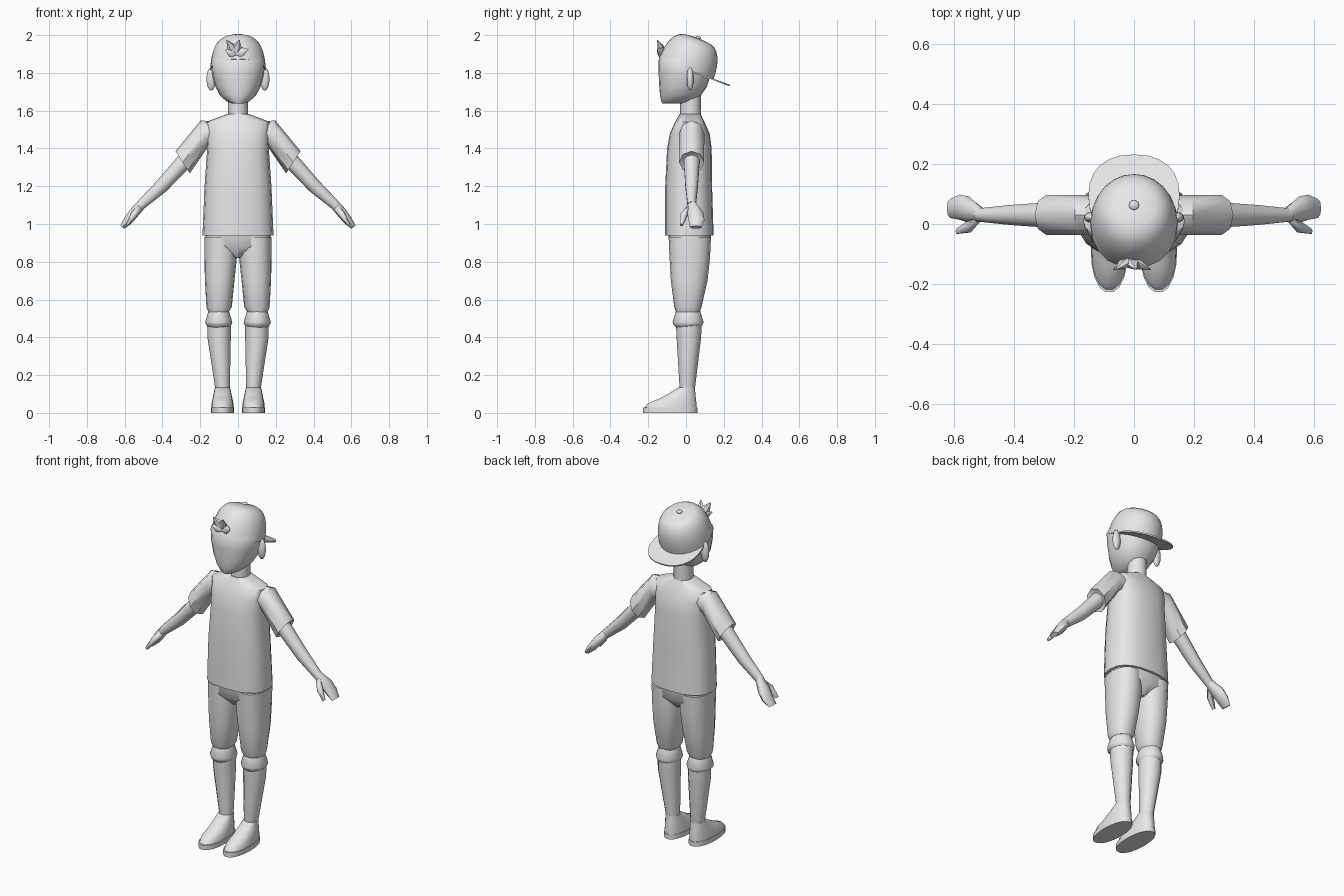
import bpy
import bmesh
from math import cos, sin, pi, radians, copysign
from mathutils import Vector

cube = bpy.data.objects.get("Cube")
if cube:
    bpy.data.objects.remove(cube, do_unlink=True)

grey = bpy.data.materials.new("plain grey")
grey.use_nodes = True
grey.diffuse_color = (.8, .8, .8, 1)
grey.node_tree.nodes["Principled BSDF"].inputs["Base Color"].default_value = grey.diffuse_color


def finish(name, bm, sharp):
    """Turn a bmesh into a smooth-shaded object that keeps its hard edges."""
    bmesh.ops.recalc_face_normals(bm, faces=bm.faces)
    mesh = bpy.data.meshes.new(name)
    bm.to_mesh(mesh)
    bm.free()
    mesh.materials.append(grey)
    for face in mesh.polygons:
        face.use_smooth = True
    mesh.set_sharp_from_angle(angle=radians(sharp))
    bpy.context.collection.objects.link(bpy.data.objects.new(name, mesh))


def ring(z, width, depth, x=0, y=0, tilt=0):
    """Cross-section as centre and two half axes; tilt leans the first axis upwards."""
    lean = radians(tilt)
    return Vector((x, y, z)), Vector((width * cos(lean), 0, width * sin(lean))), Vector((0, depth, 0))


def span(z, width, front, back, x=0):
    """Cross-section given by its front and back edges."""
    return ring(z, width, (back - front) / 2, x, (front + back) / 2)


def loft(name, rings, side=1, sides=16, power=2, sharp=45):
    """Skin a row of superellipse rings, mirrored in x when side is negative."""
    bm = bmesh.new()
    loops = []
    for centre, across, deep in rings:
        loop = []
        for i in range(sides):
            angle = 2 * pi * i / sides
            c, s = (copysign(abs(t) ** (2 / power), t) for t in (cos(angle), sin(angle)))
            point = centre + c * across + s * deep
            point.x *= side
            loop.append(bm.verts.new(point))
        loops.append(loop)
    for low, high in zip(loops, loops[1:]):
        for i in range(sides):
            j = (i + 1) % sides
            bm.faces.new((low[i], low[j], high[j], high[i]))
    bm.faces.new(loops[0])
    bm.faces.new(loops[-1])
    finish(name, bm, sharp)


def ball(name, centre, radii):
    bm = bmesh.new()
    bmesh.ops.create_uvsphere(bm, u_segments=12, v_segments=8, radius=1)
    bmesh.ops.scale(bm, vec=radii, verts=bm.verts)
    bmesh.ops.translate(bm, vec=centre, verts=bm.verts)
    finish(name, bm, sharp=60)


# Head: the jaw swells from a small chin by one rounding rule
head_rings = []
for t in (.01, .06, .2, .4, .7, 1):
    swell = (1 - (1 - t) ** 2) ** .4
    head_rings.append(span(z=1.635 + .23 * t, width=.143 * swell,
                           front=-.12 - .026 * swell, back=-.04 + .18 * swell))
head_rings.append(ring(z=1.92, width=.1, depth=.1))
loft("head", head_rings, sides=20, power=2.2)
loft("neck", [ring(z, width=.053, depth=.055, y=.024) for z in (1.53, 1.72)], sides=12)

# Backward cap in its own tilted frame
tilt = radians(20.6)
along = Vector((0, cos(tilt), -sin(tilt)))
up = Vector((0, sin(tilt), cos(tilt)))
across = Vector((1, 0, 0))
cap_base = Vector((0, 0, 1.82))
crown = []
steps = 8
for i in range(steps + 1):
    angle = .49 * pi * i / steps
    radius = .152 * cos(angle) ** .5
    crown.append((cap_base + .175 * sin(angle) * up, .96 * radius * across, 1.02 * radius * along))
loft("cap_crown", crown, sides=24)
loft("cap_brim", [(cap_base + .1 * along + h * up, .152 * across, .146 * along)
                  for h in (-.004, .004)], sides=24, power=2.3)
ball("cap_button", cap_base + .177 * up, (.017, .017, .009))

# Hair tufts fanning out from one root above the forehead
root = Vector((-.015, -.12, 1.9))
tuft_tips = [(-.06, 1.975), (.008, 1.975), (-.07, 1.92), (.056, 1.925)]
for number, (x, z) in enumerate(tuft_tips, start=1):
    axis = Vector((x, -.152, z)) - root
    wide = axis.cross(along).normalized() * .025
    deep = axis.cross(wide).normalized() * .016
    loft(f"hair_tuft_{number}", [(root + t * axis, wide * size, deep * size)
                                 for t, size in ((0, .9), (.5, 1), (1, .04))], sides=6)

# Shirt body, with sloping shoulders
loft("shirt", [
    ring(z=.94, width=.188, depth=.128, y=.018),
    ring(z=1.2, width=.177, depth=.124, y=.014),
    ring(z=1.4, width=.163, depth=.118, y=.018),
    ring(z=1.48, width=.168, depth=.105, y=.02),
    ring(z=1.54, width=.17, depth=.078, y=.02),
    ring(z=1.582, width=.057, depth=.056, y=.022),
], sides=20, power=2.5)

# Trouser seat
loft("trouser_seat", [
    ring(z=.97, width=.175, depth=.113, y=.02),
    ring(z=.88, width=.17, depth=.11, y=.02),
    ring(z=.82, width=.02, depth=.06, y=.02),
], sides=20, power=2.5)

for side, label in ((1, "left"), (-1, "right")):
    ball(f"{label}_ear", (side * .142, .022, 1.768), (.025, .018, .062))

    # Sleeve with a recessed opening
    loft(f"{label}_sleeve", [
        ring(z=1.485, width=.06, depth=.06, x=.11, y=.03, tilt=85),
        ring(z=1.478, width=.072, depth=.067, x=.178, y=.03, tilt=74),
        ring(z=1.327, width=.07, depth=.066, x=.293, y=.03, tilt=57),
        ring(z=1.331, width=.056, depth=.055, x=.289, y=.03, tilt=57),
    ], side, sides=8)

    # Arm, mitten hand and thumb
    loft(f"{label}_arm", [
        ring(z=1.38, width=.045, depth=.047, x=.24, y=.03, tilt=50),
        ring(z=1.2, width=.037, depth=.035, x=.405, y=.03, tilt=47),
        ring(z=1.1, width=.026, depth=.023, x=.515, y=.03, tilt=45),
    ], side, sides=10)
    loft(f"{label}_hand", [
        ring(z=1.11, width=.025, depth=.022, x=.505, y=.03, tilt=45),
        ring(z=1.06, width=.027, depth=.044, x=.55, y=.048, tilt=42),
        ring(z=1.02, width=.024, depth=.042, x=.58, y=.056, tilt=38),
        ring(z=.983, width=.014, depth=.032, x=.612, y=.052, tilt=35),
    ], side, sides=8, sharp=60)
    loft(f"{label}_thumb", [
        ring(z=1.09, width=.018, depth=.016, x=.52, y=.02, tilt=45),
        ring(z=1.05, width=.018, depth=.021, x=.55, y=-.01, tilt=45),
        ring(z=.995, width=.009, depth=.01, x=.588, y=-.024, tilt=40),
    ], side, sides=6, sharp=60)

    # Trouser leg with its tucked hem
    loft(f"{label}_trouser_leg", [
        ring(z=.93, width=.082, depth=.112, x=.096, y=.02),
        ring(z=.82, width=.086, depth=.107, x=.092, y=.02),
        ring(z=.7, width=.078, depth=.097, x=.097, y=.017),
        ring(z=.56, width=.067, depth=.072, x=.1, y=.01),
        ring(z=.535, width=.054, depth=.063, x=.103, y=.01),
    ], side, power=2.3)

    # Folded band below the knee
    loft(f"{label}_knee_band", [
        ring(z, width, depth=width + .01, x=.102, y=.011)
        for z, width in ((.56, .048), (.53, .057), (.48, .072), (.465, .067), (.45, .05))
    ], side, sides=12, sharp=35)

    # Sock
    loft(f"{label}_sock", [
        ring(z=.47, width=.063, depth=.068, x=.1, y=.015),
        ring(z=.4, width=.062, depth=.065, x=.1, y=.015),
        ring(z=.1, width=.036, depth=.038, x=.08, y=.006),
    ], side, sides=12)

    # Shoe: the instep slopes back to the ankle, over a flat sole
    shoe = [span(z=.025, width=.06, front=-.222, back=.058, x=.082)]
    for t in (0, .3, .6, 1):
        shoe.append(span(z=.05 + .085 * t, width=.058 - .018 * t, front=-.205 + .165 * t ** .8,
                         back=.057 - .01 * t, x=.082))
    loft(f"{label}_shoe", shoe, side, sides=18, power=2.2)
    loft(f"{label}_sole", [span(z, width=.062, front=-.229, back=.062, x=.082)
                           for z in (0, .028)], side, sides=18, power=2.2)
